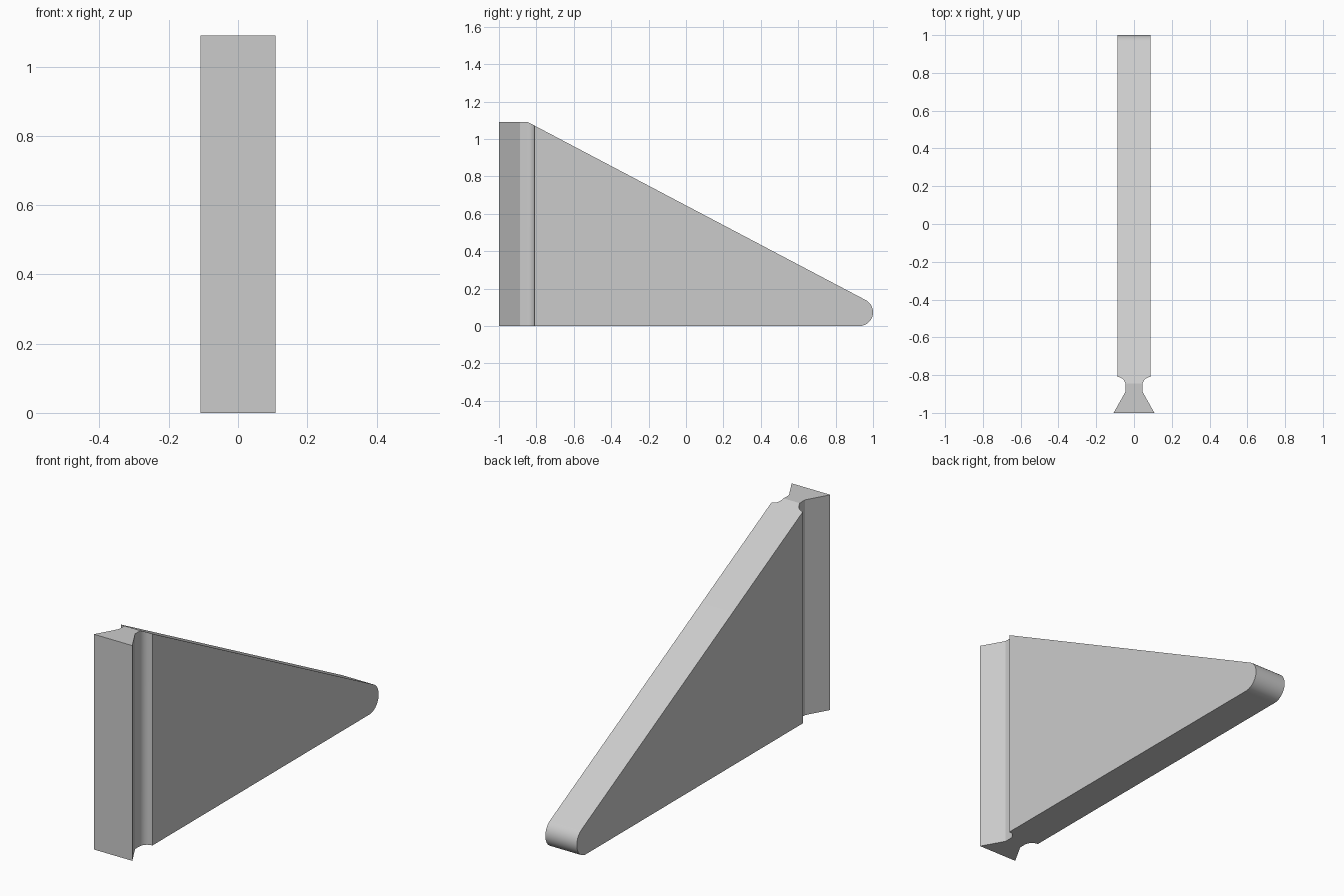
import bpy
import bmesh
from math import sin, cos, pi, atan
from mathutils import Vector

cube = bpy.data.objects.get("Cube")
if cube:
    bpy.data.objects.remove(cube, do_unlink=True)

grey = bpy.data.materials.new("plain grey")
grey.use_nodes = True
colour = (0.6, 0.6, 0.6, 1)
grey.diffuse_color = colour
grey.node_tree.nodes["Principled BSDF"].inputs["Base Color"].default_value = colour


def arc(cx, cy, r, start, end, steps):
    """Points along a circular arc."""
    angles = [start + (end - start) * i / steps for i in range(steps + 1)]
    return [(cx + r * cos(a), cy + r * sin(a)) for a in angles]


def prism(name, points, direction):
    """Closed outline extruded along a direction."""
    bm = bmesh.new()
    face = bm.faces.new([bm.verts.new(p) for p in points])
    new = bmesh.ops.extrude_face_region(bm, geom=[face])["geom"]
    verts = [v for v in new if isinstance(v, bmesh.types.BMVert)]
    bmesh.ops.translate(bm, verts=verts, vec=Vector(direction))
    bmesh.ops.recalc_face_normals(bm, faces=bm.faces)
    mesh = bpy.data.meshes.new(name)
    bm.to_mesh(mesh)
    bm.free()
    obj = bpy.data.objects.new(name, mesh)
    bpy.context.collection.objects.link(obj)
    mesh.materials.append(grey)
    return obj


# Plan outline: flared dovetail foot, grooved neck, straight web
half = [(0.108, -1), (0.045, -0.888)]
half += arc(0.088, -0.853, 0.043, pi, pi / 2, 10)
half += [(0.088, 1.1)]
plan = half + [(-x, y) for x, y in reversed(half)]
wedge = prism("wedge_bracket", [(x, y, 0) for x, y in plan], (0, 0, 1.09))

# Side outline: sloping top edge and rounded tip
r = 0.0736
side = [(-1.2, 0)] + arc(1 - r, r, r, -pi / 2, pi / 2 - atan(0.527), 20)
side += [(-0.845, 1.09), (-0.845, 1.3), (-1.2, 1.3)]
side[0] = (-1.2, -0.2)
side.insert(1, (1 - r - 0.01, -0.2))
side.insert(2, (1 - r - 0.01, 0))
cutter = prism("side_outline_cutter", [(-0.3, y, z) for y, z in side], (0.6, 0, 0))

cut = wedge.modifiers.new("side shape", "BOOLEAN")
cut.operation = "INTERSECT"
cut.solver = "EXACT"
cut.object = cutter

# Apply the cut and shade the curved faces smooth
bpy.ops.object.select_all(action="DESELECT")
wedge.select_set(True)
bpy.context.view_layer.objects.active = wedge
bpy.ops.object.modifier_apply(modifier=cut.name)
bpy.data.objects.remove(cutter, do_unlink=True)
bpy.ops.object.shade_smooth_by_angle(angle=pi / 7)
